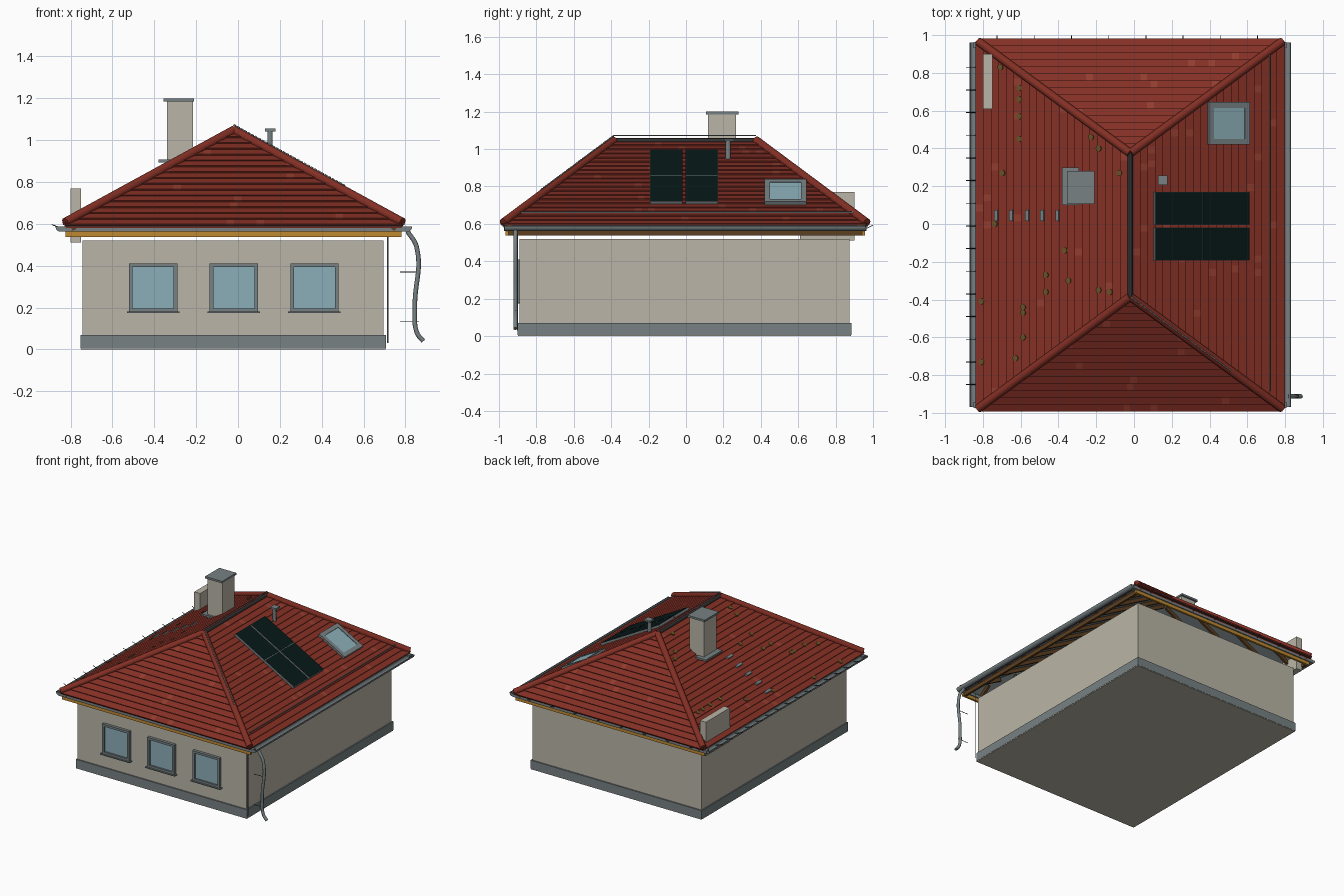
import bpy, bmesh, math, random
from mathutils import Vector, Matrix

if "Cube" in bpy.data.objects:
    bpy.data.objects.remove(bpy.data.objects["Cube"])
random.seed(4)


def material(name, r, g, b):
    m = bpy.data.materials.new(name)
    m.use_nodes = True
    m.diffuse_color = (r, g, b, 1)
    m.node_tree.nodes["Principled BSDF"].inputs["Base Color"].default_value = (r, g, b, 1)
    return m


wall = material("plaster", 0.49, 0.46, 0.385)
tile = material("roof tile red", 0.23, 0.029, 0.018)
worn = material("worn tile red", 0.29, 0.045, 0.028)
metal = material("grey metal", 0.185, 0.22, 0.23)
dark = material("dark metal", 0.03, 0.03, 0.03)
glass = material("window glass", 0.26, 0.43, 0.48)
solar = material("solar cell", 0.002, 0.009, 0.009)
timber = material("golden timber", 0.52, 0.25, 0.03)
rafter = material("brown timber", 0.11, 0.05, 0.014)
moss = material("moss", 0.14, 0.085, 0.02)


def finish(name, bm, *mats):
    bmesh.ops.recalc_face_normals(bm, faces=bm.faces)
    me = bpy.data.meshes.new(name)
    bm.to_mesh(me)
    bm.free()
    for m in mats:
        me.materials.append(m)
    ob = bpy.data.objects.new(name, me)
    bpy.context.collection.objects.link(ob)
    return ob


def add_box(bm, x, y, z, frame=Matrix()):
    c = Vector((sum(x), sum(y), sum(z))) / 2
    s = Matrix.Diagonal((x[1] - x[0], y[1] - y[0], z[1] - z[0], 1))
    bmesh.ops.create_cube(bm, size=1, matrix=frame @ Matrix.Translation(c) @ s)


def box(name, x, y, z, mat, frame=Matrix()):
    bm = bmesh.new()
    add_box(bm, x, y, z, frame)
    return finish(name, bm, mat)


def add_rod(bm, a, b, r, sides=12):
    a, b = Vector(a), Vector(b)
    rot = (b - a).to_track_quat("Z", "Y").to_matrix().to_4x4()
    bmesh.ops.create_cone(bm, cap_ends=True, segments=sides, radius1=r, radius2=r,
                          depth=(b - a).length, matrix=Matrix.Translation((a + b) / 2) @ rot)


def rod(name, a, b, r, mat, sides=12):
    bm = bmesh.new()
    add_rod(bm, a, b, r, sides)
    return finish(name, bm, mat)


# Walls, plinth and floor
box("walls", (-.743, .696), (-.89, .875), (.02, .52), wall)
box("plinth", (-.752, .706), (-.9, .885), (.005, .07), metal)
box("floor", (-.75, .704), (-.898, .883), (0, .006), wall)

# Front windows with raised frames, glass and sills
for n, x in enumerate((-.405, -.02, .365)):
    bm = bmesh.new()
    for s in (-1, 1):
        add_box(bm, sorted((x + s * .115, x + s * .098)), (-.912, -.885), (.18, .41))
        add_box(bm, (x - .115, x + .115), (-.912, -.885), (.2865 + s * .1065, .3035 + s * .1065))
    add_box(bm, (x - .125, x + .125), (-.922, -.885), (.174, .181))
    finish(f"window_frame_{n}", bm, metal)
    box(f"window_glass_{n}", (x - .1, x + .1), (-.898, -.885), (.19, .4), glass)

# Hipped roof shell: red above, grey membrane below
CX, CY, HX, HY, RIDGE, EAVE, TOP = -.02, -.005, .805, .972, .38, .59, 1.035
RISE = TOP - EAVE
bm = bmesh.new()
c = [bm.verts.new((CX + a * HX, CY + b * HY, EAVE)) for a, b in ((-1, -1), (1, -1), (1, 1), (-1, 1))]
r = [bm.verts.new((CX, CY + s * RIDGE, TOP)) for s in (-1, 1)]
for f in ((c[0], c[1], r[0]), (c[1], c[2], r[1], r[0]), (c[2], c[3], r[1]), (c[3], c[0], r[0], r[1])):
    bm.faces.new(f)
shell = finish("roof_shell", bm, tile, metal)
mod = shell.modifiers.new("thickness", "SOLIDIFY")
mod.thickness, mod.offset, mod.material_offset = .012, -1, 1


# Each slope has its own frame: u along the eave, v up the slope, n outward
def slope(d, out, run):
    d = Vector(d)
    up = Vector((0, 0, 1))
    u, v = up.cross(d), (up * RISE - d * run).normalized()
    frame = Matrix((u, v, u.cross(v))).transposed().to_4x4()
    return Matrix.Translation(Vector((CX, CY, EAVE)) + d * out) @ frame


HIP_RUN = HY - RIDGE
slopes = {"right": (slope((1, 0, 0), HX, HX), HX, HY, RIDGE),
          "left": (slope((-1, 0, 0), HX, HX), HX, HY, RIDGE),
          "front": (slope((0, -1, 0), HY, HIP_RUN), HIP_RUN, HX, 0),
          "back": (slope((0, 1, 0), HY, HIP_RUN), HIP_RUN, HX, 0)}

# Overlapping tiles clipped to the hips, with rafters beneath
WIDTH = .036
for side, (frame, run, low, high) in slopes.items():
    length = math.hypot(run, RISE)
    rows = round(length / .046)
    step = length / rows
    bm = bmesh.new()

    def half(v):
        return low + (high - low) * min(max(v / length, 0), 1)

    for i in range(rows):
        v0, v1 = i * step - .006, (i + 1) * step
        count = math.ceil(half(v0) / WIDTH) + 1
        for k in range(-count, count):
            a = (k + .5 * (i % 2)) * WIDTH
            if max(a, -a - WIDTH) > half(v0) - .003:
                continue
            ring = []
            for v, n in ((v0, .008), (v0, .017), (v1, .008), (v1, 0)):
                w = half(v)
                ring.append([bm.verts.new(frame @ Vector((min(max(q, -w), w), v, n)))
                             for q in (a, a + WIDTH)])
            shade = int(random.random() < .03)
            for p, q in zip(ring, ring[1:] + ring[:1]):
                bm.faces.new((p[0], p[1], q[1], q[0])).material_index = shade
            for e in (0, 1):
                bm.faces.new([p[e] for p in ring]).material_index = shade
    finish(f"{side}_roof_tiles", bm, tile, worn)

    bm = bmesh.new()
    n = int(low / .16)
    for k in range(-n, n + 1):
        u = k * .16
        reach = length if abs(u) <= high else length * (low - abs(u)) / (low - high)
        add_box(bm, (u - .009, u + .009), (.02, max(reach - .03, .04)), (-.038, -.012), frame)
    finish(f"{side}_rafters", bm, rafter)

# Round hip caps, ridge and its wire
for sx in (-1, 1):
    for sy in (-1, 1):
        a = Vector((CX + sx * HX, CY + sy * HY, EAVE + .017))
        b = Vector((CX, CY + sy * RIDGE, TOP + .012))
        rod("hip_cap", a, b, .022, tile, 24)
rod("ridge_cap", (CX, CY - RIDGE, 1.044), (CX, CY + RIDGE, 1.044), .014, dark, 20)
rod("ridge_wire", (CX, CY - RIDGE, 1.072), (CX, CY + RIDGE, 1.072), .003, metal)
bm = bmesh.new()
a, b = Vector((CX, CY - RIDGE, TOP + .038)), Vector((CX + HX, CY - HY, EAVE + .043))
for i in range(32):
    add_rod(bm, a.lerp(b, i / 48), a.lerp(b, (i + .6) / 48), .004)
finish("hip_wire", bm, metal)

# Eave boards, metal edging and the dark strip below the tiles
for s, y in ((-1, -.958), (1, .948)):
    box("end_fascia", (-.825, .782), (y - .008, y + .008), (.538, .563), timber)
    box("end_edging", (-.85, .808), (y - .016, y + .016), (.563, .587), metal)
    box("end_eave_strip", (-.82, .78), sorted((y, y + s * .024)), (.587, .602), dark)
for s, x in ((-1, -.805), (1, .765)):
    box("side_fascia", (x - .008, x + .008), (-.952, .942), (.538, .57), rafter)
    box("side_eave_strip", sorted((x, x + s * .024)), (-.97, .96), (.587, .602), dark)

# Half-round gutters
for x in (-.85, .81):
    bm = bmesh.new()
    arc = [(x + .022 * math.cos(t), .588 + .025 * math.sin(t))
           for t in (math.pi * (1 + i / 12) for i in range(13))]
    ends = [[bm.verts.new((px, y, pz)) for px, pz in arc] for y in (-.97, .96)]
    for i in range(12):
        bm.faces.new((ends[0][i], ends[0][i + 1], ends[1][i + 1], ends[1][i]))
    for e in ends:
        bm.faces.new(e)
    g = finish("gutter", bm, metal)
    g.modifiers.new("thickness", "SOLIDIFY").thickness = .004

# Thin hooks along the left and back eaves
bm = bmesh.new()
for i in range(15):
    y = -.85 + i * .12
    add_rod(bm, (-.825, y, .572), (-.89, y, .597), .002)
for i in range(8):
    x = -.725 + i * .197
    add_rod(bm, (x, .955, .572), (x, .998, .592), .002)
finish("eave_hooks", bm, dark)

# Downpipe with brackets, and the corner conductor
cu = bpy.data.curves.new("downpipe", "CURVE")
cu.dimensions, cu.bevel_depth, cu.bevel_resolution = "3D", .011, 4
cu.use_fill_caps = True
sp = cu.splines.new("BEZIER")
path = ((.81, .565), (.853, .49), (.845, .2), (.855, .08), (.885, .04))
sp.bezier_points.add(len(path) - 1)
for p, (x, z) in zip(sp.bezier_points, path):
    p.co = (x, -.912, z)
    p.handle_left_type = p.handle_right_type = "AUTO"
cu.materials.append(metal)
bpy.context.collection.objects.link(bpy.data.objects.new("downpipe", cu))
for z in (.37, .135):
    rod("pipe_bracket", (.775, -.912, z), (.865, -.912, z), .002, dark)
rod("corner_conductor", (.715, -.9, .03), (.715, -.9, .55), .003, metal, 24)

# Chimney, cap and flashing
box("chimney", (-.34, -.215), (.117, .267), (.8, 1.185), wall)
box("chimney_cap", (-.355, -.21), (.107, .28), (1.185, 1.2), metal)
box("chimney_flashing", (-.38, -.29), (.1, .3), (.894, .908), metal)

# Vent pipe and wall block through the roof
rod("vent_pipe", (.153, .225, .92), (.153, .225, 1.045), .013, metal, 24)
box("vent_cap", (.128, .178), (.207, .257), (1.042, 1.055), metal)
box("roof_wall_block", (-.8, -.75), (.61, .9), (.51, .77), wall)

# Solar panels, roof window and snow rail on the right slope
right, left = slopes["right"][0], slopes["left"][0]
stretch = math.hypot(HX, RISE) / HX


def up(x):
    return (HX - abs(x - CX)) * stretch


bottom, top = up(.597), up(.097)
mid = (bottom + top) / 2
for u0, u1 in ((-.187, -.013), (.001, .175)):
    box("panel_frame", (u0, u1), (bottom, top), (.014, .031), metal, right)
    for v0, v1 in ((bottom + .002, mid - .002), (mid + .002, top - .002)):
        box("solar_panel", (u0 + .002, u1 - .002), (v0, v1), (.02, .032), solar, right)
u0, u1, v0, v1 = .425, .65, up(.6), up(.382)
bm = bmesh.new()
for u in (u0, u1 - .03):
    add_box(bm, (u, u + .03), (v0, v1), (0, .03), right)
for v in (v0, v1 - .032):
    add_box(bm, (u0, u1), (v, v + .032), (0, .03), right)
finish("roof_window_frame", bm, metal)
box("roof_window_glass", (u0 + .028, u1 - .028), (v0 + .03, v1 - .03), (.005, .026), glass, right)
rail = up(.703)
rod("snow_rail", right @ Vector((-.88, rail, .03)), right @ Vector((.9, rail, .03)), .004, metal)

# Roof steps and moss patches on the left slope
for x in (-.72, -.64, -.555, -.475, -.395):
    box("roof_step", (-.08, -.02), (up(x) - .01, up(x) + .01), (.01, .026), metal, left)
bm = bmesh.new()
for x, y in ((-.8, -.73), (-.6, .72), (-.6, .66), (-.6, .57), (-.6, .45), (-.22, .46), (-.18, .4),
             (-.69, .27), (-.07, .27), (-.36, -.14), (-.46, -.27), (-.34, -.3), (-.46, -.36),
             (-.18, -.35), (-.12, -.36), (-.58, -.44), (-.58, -.47), (-.58, -.6), (-.62, -.71),
             (-.8, -.41), (-.7, .83), (-.73, 0)):
    base = Vector((CY - y, up(x), .01))
    add_rod(bm, left @ base, left @ (base + Vector((0, 0, .009))), .016)
finish("moss_patches", bm, moss)
